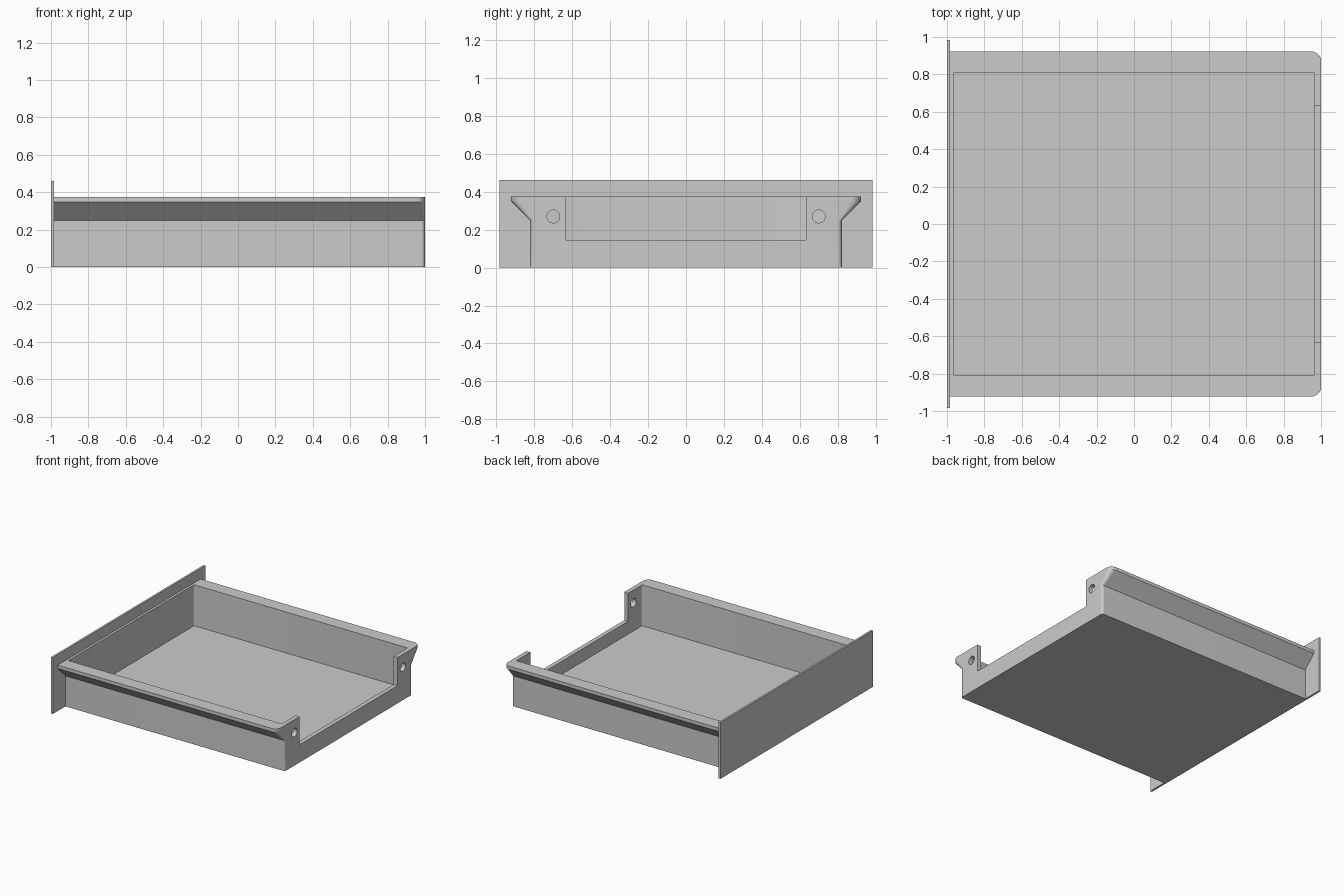
import bpy, bmesh, math

cube = bpy.data.objects.get("Cube")
if cube:
    bpy.data.objects.remove(cube, do_unlink=True)

grey = bpy.data.materials.new("plain_grey")
grey.use_nodes = True
grey.diffuse_color = (0.6, 0.6, 0.6, 1)
grey.node_tree.nodes["Principled BSDF"].inputs["Base Color"].default_value = (0.6, 0.6, 0.6, 1)


def finish(name, bm):
    bmesh.ops.recalc_face_normals(bm, faces=bm.faces)
    mesh = bpy.data.meshes.new(name)
    bm.to_mesh(mesh)
    bm.free()
    mesh.materials.append(grey)
    obj = bpy.data.objects.new(name, mesh)
    bpy.context.collection.objects.link(obj)
    return obj


def box(name, low, high, corner=0):
    bm = bmesh.new()
    bmesh.ops.create_cube(bm, size=1)
    for v in bm.verts:
        v.co = [(a + b) / 2 + c * (b - a) for a, b, c in zip(low, high, v.co)]
    if corner:
        upright = [e for e in bm.edges if abs(e.verts[0].co.z - e.verts[1].co.z) > 0.01]
        bmesh.ops.bevel(bm, geom=upright, offset=corner, segments=4, profile=0.5, affect="EDGES")
    return finish(name, bm)


def outline(half_width, radius, steps=8):
    """Tray outline, square at the face plate and rounded at the far end."""
    half = []
    for i in range(steps + 1):
        a = math.pi / 2 * i / steps
        half.append((1 - radius + radius * math.cos(a), half_width - radius + radius * math.sin(a)))
    half.append((-0.99, half_width))
    return half + [(x, -y) for x, y in reversed(half)]


# Tray body: outlines stacked by height, flaring into the side rails
bm = bmesh.new()
rings = []
for z, half_width, radius in ((0, 0.822, 0.02), (0.249, 0.822, 0.02),
                              (0.348, 0.922, 0.05), (0.375, 0.922, 0.05)):
    rings.append([bm.verts.new((x, y, z)) for x, y in outline(half_width, radius)])
for lower, upper in zip(rings, rings[1:]):
    for i in range(len(lower)):
        j = (i + 1) % len(lower)
        bm.faces.new((lower[i], lower[j], upper[j], upper[i]))
bm.faces.new(rings[0])
bm.faces.new(rings[-1])
tray = finish("tray_body", bm)

# Cutters: cavity, end notch and the two screw holes
cutters = [box("cavity_cutter", (-0.965, -0.811, 0.04), (0.965, 0.811, 0.6), 0.008),
           box("notch_cutter", (0.9, -0.632, 0.145), (1.1, 0.632, 0.6))]
for side in (-1, 1):
    bpy.ops.mesh.primitive_cylinder_add(vertices=32, radius=0.034, depth=0.2,
                                        location=(0.98, side * 0.7, 0.27),
                                        rotation=(0, math.pi / 2, 0))
    hole = bpy.context.object
    hole.name = "hole_cutter"
    hole.data.materials.append(grey)
    cutters.append(hole)

bpy.ops.object.select_all(action="DESELECT")
tray.select_set(True)
bpy.context.view_layer.objects.active = tray
for cutter in cutters:
    mod = tray.modifiers.new("cut", "BOOLEAN")
    mod.operation = "DIFFERENCE"
    mod.solver = "EXACT"
    mod.object = cutter
    bpy.ops.object.modifier_apply(modifier=mod.name)
for cutter in cutters:
    bpy.data.objects.remove(cutter, do_unlink=True)
bpy.ops.object.shade_smooth_by_angle(angle=math.radians(30))

# Face plate
box("face_plate", (-1, -0.983, 0), (-0.984, 0.983, 0.461))
